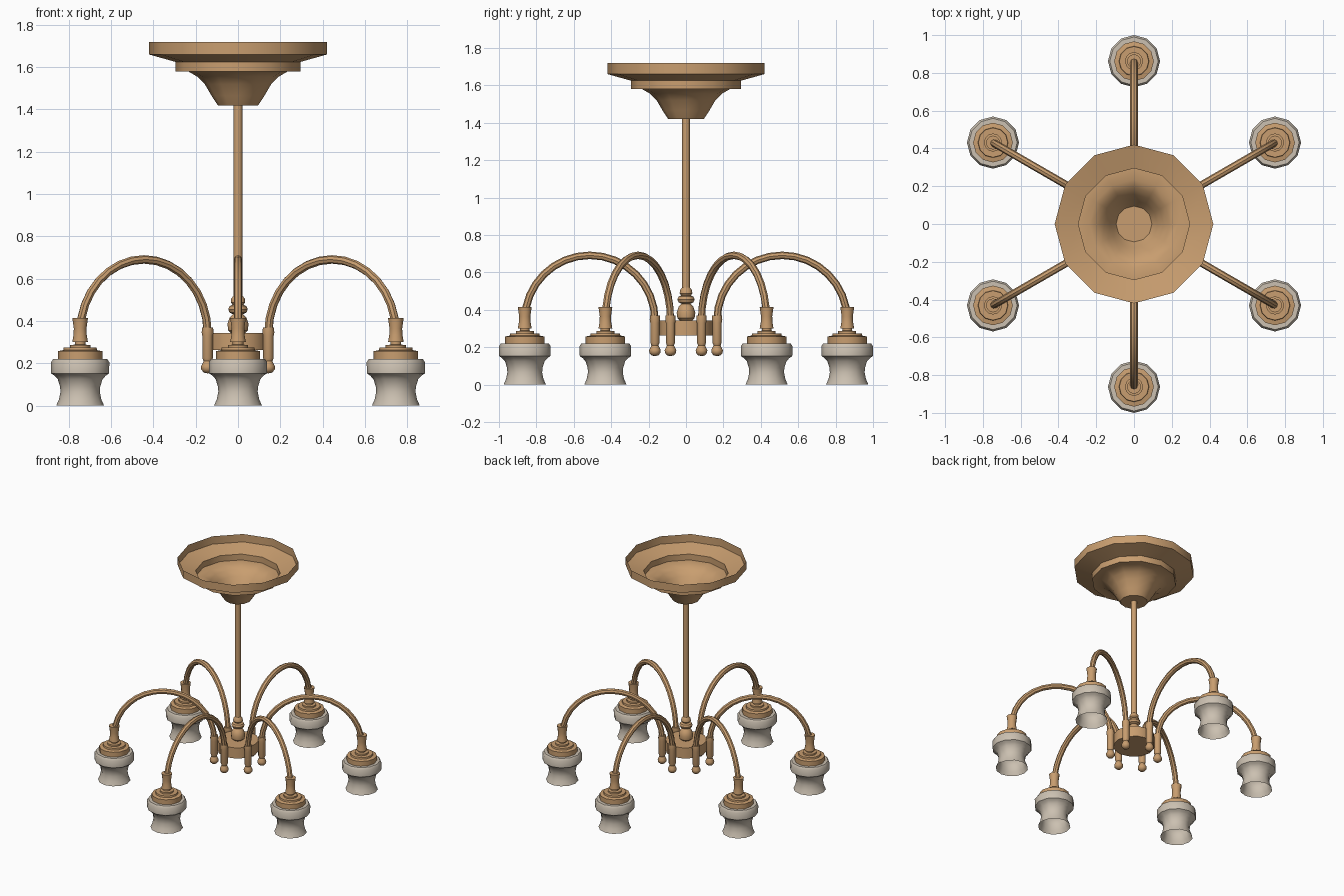
import bpy, bmesh, math
from mathutils import Matrix

if "Cube" in bpy.data.objects:
    bpy.data.objects.remove(bpy.data.objects["Cube"])


def material(name, rgb):
    m = bpy.data.materials.new(name)
    m.diffuse_color = (*rgb, 1)
    m.use_nodes = True
    m.node_tree.nodes["Principled BSDF"].inputs["Base Color"].default_value = m.diffuse_color
    return m


BRONZE = material("bronze", (0.58, 0.34, 0.16))
GLASS = material("frosted_glass", (0.60, 0.53, 0.44))
N_ARMS = 6
R_IN, R_OUT = 0.166, 0.862      # arm root and arm tip distance from the axis


def smooth(ob):
    bpy.ops.object.select_all(action='DESELECT')
    ob.select_set(True)
    bpy.context.view_layer.objects.active = ob
    bpy.ops.object.shade_smooth_by_angle(angle=math.radians(38))


def lathe(name, profile, mat, x=0.0, sides=12):
    """Revolve (radius, z) points, listed from the bottom up, about a vertical axis at x."""
    bm = bmesh.new()
    rings = []
    for r, z in profile:
        if r == 0:
            rings.append([bm.verts.new((x, 0, z))] * sides)
        else:
            rings.append([bm.verts.new((x + r * math.cos(math.tau * i / sides),
                                        r * math.sin(math.tau * i / sides), z))
                          for i in range(sides)])
    for a, b in zip(rings, rings[1:]):
        for i in range(sides):
            j = (i + 1) % sides
            bm.faces.new(list(dict.fromkeys((a[i], a[j], b[j], b[i]))))
    me = bpy.data.meshes.new(name)
    bm.to_mesh(me)
    bm.free()
    me.materials.append(mat)
    ob = bpy.data.objects.new(name, me)
    bpy.context.collection.objects.link(ob)
    smooth(ob)
    return ob


# Open-topped ceiling canopy
lathe("ceiling_canopy", [(0, 1.42), (0.095, 1.42), (0.125, 1.465), (0.157, 1.52),
                         (0.192, 1.555), (0.235, 1.58), (0.295, 1.58), (0.295, 1.625),
                         (0.42, 1.66), (0.42, 1.72)], BRONZE)

# Central rod, turned finial and hub
lathe("rod", [(0.021, 0.49), (0.021, 1.42)], BRONZE)
lathe("rod_finial", [(0.03, 0.34), (0.046, 0.355), (0.05, 0.385), (0.04, 0.415),
                     (0.024, 0.432), (0.04, 0.44), (0.046, 0.455), (0.04, 0.47),
                     (0.026, 0.477), (0.034, 0.487), (0.032, 0.505), (0.021, 0.52)], BRONZE)
lathe("hub", [(0, 0.262), (0.145, 0.262), (0.145, 0.343), (0, 0.343)], BRONZE)


def curved_arm():
    """Half-circle tube from the hub socket out to the lamp holder."""
    mid, rad, z0 = (R_IN + R_OUT) / 2, (R_OUT - R_IN) / 2, 0.343
    n = 16
    cu = bpy.data.curves.new("arm_path", 'CURVE')
    cu.dimensions = '3D'
    cu.bevel_depth = 0.02
    cu.bevel_resolution = 2
    sp = cu.splines.new('POLY')
    sp.points.add(n)
    for i, p in enumerate(sp.points):
        t = math.pi * (1 - i / n)
        p.co = (mid + rad * math.cos(t), 0, z0 + rad * math.sin(t), 1)
    tmp = bpy.data.objects.new("arm_path", cu)
    bpy.context.collection.objects.link(tmp)
    me = bpy.data.meshes.new_from_object(
        tmp.evaluated_get(bpy.context.evaluated_depsgraph_get()))
    bpy.data.objects.remove(tmp)
    me.materials.clear()
    me.materials.append(BRONZE)
    ob = bpy.data.objects.new("arm", me)
    bpy.context.collection.objects.link(ob)
    smooth(ob)
    bpy.ops.object.shade_smooth_by_angle(angle=math.radians(60))
    return ob


# One branch along +x: socket with ball tip, arm, holder, cap and shade
branch = [
    lathe("arm_socket", [(0, 0.152), (0.018, 0.156), (0.03, 0.17), (0.031, 0.185),
                         (0.022, 0.203), (0.019, 0.21), (0.025, 0.225), (0.025, 0.33),
                         (0.028, 0.345), (0.026, 0.37), (0, 0.37)], BRONZE, R_IN),
    curved_arm(),
    lathe("lamp_holder", [(0, 0.30), (0.037, 0.30), (0.031, 0.335), (0.03, 0.365),
                          (0.037, 0.415), (0, 0.415)], BRONZE, R_OUT),
    lathe("holder_neck", [(0.048, 0.27), (0.048, 0.286), (0.025, 0.288),
                          (0.025, 0.302)], BRONZE, R_OUT),
    lathe("shade_cap", [(0, 0.218), (0.105, 0.218), (0.105, 0.257), (0.08, 0.262),
                        (0.078, 0.274), (0, 0.274)], BRONZE, R_OUT),
    lathe("shade", [(0.113, 0), (0.100, 0.03), (0.093, 0.065), (0.095, 0.09),
                    (0.106, 0.125), (0.122, 0.142), (0.137, 0.152), (0.138, 0.205),
                    (0.128, 0.22), (0.09, 0.22)], GLASS, R_OUT),
]

# Repeat the branch around the hub
for k in range(N_ARMS):
    rot = Matrix.Rotation(math.radians(30 + 60 * k), 4, 'Z')
    for part in branch:
        ob = part if k == 0 else bpy.data.objects.new(part.name, part.data)
        if k:
            bpy.context.collection.objects.link(ob)
        ob.matrix_world = rot
